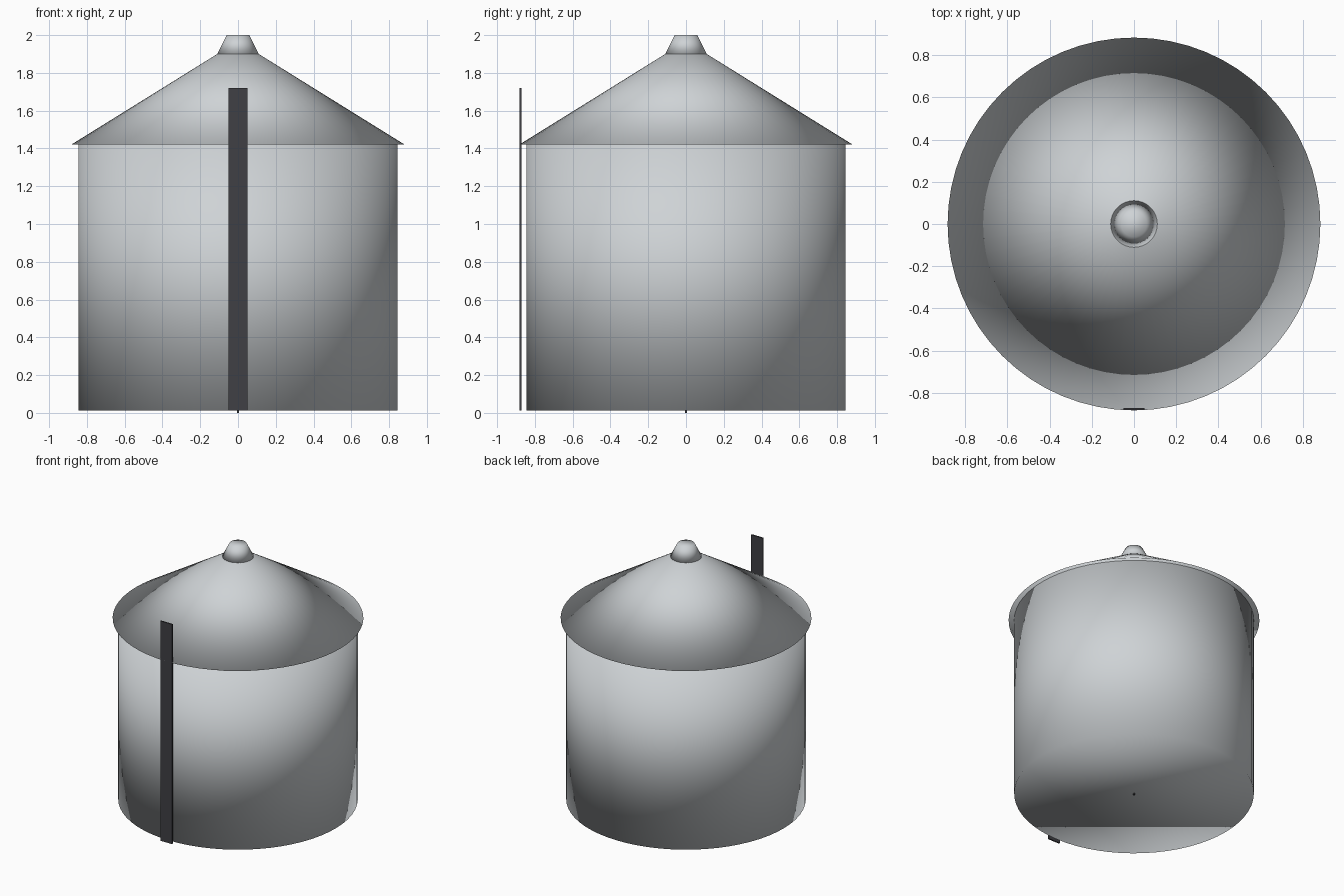
import bpy

cube = bpy.data.objects.get("Cube")
if cube:
    bpy.data.objects.remove(cube, do_unlink=True)


def make_material(name, rgb, roughness=0.5):
    mat = bpy.data.materials.new(name)
    mat.use_nodes = True
    color = (*rgb, 1.0)
    mat.diffuse_color = color
    bsdf = mat.node_tree.nodes["Principled BSDF"]
    bsdf.inputs["Base Color"].default_value = color
    bsdf.inputs["Roughness"].default_value = roughness
    return mat


def frustum(name, r_low, r_high, z_low, z_high, sides, mat):
    """Closed, fully smooth round part between two heights."""
    bpy.ops.mesh.primitive_cone_add(
        vertices=sides, radius1=r_low, radius2=r_high, depth=z_high - z_low,
        location=(0, 0, (z_low + z_high) / 2))
    obj = bpy.context.object
    obj.name = name
    obj.data.materials.append(mat)
    bpy.ops.object.shade_smooth()
    return obj


def box(name, size, center, mat):
    bpy.ops.mesh.primitive_cube_add(size=1, location=center)
    obj = bpy.context.object
    obj.name = name
    obj.scale = size
    bpy.ops.object.transform_apply(location=False, rotation=False, scale=True)
    obj.data.materials.append(mat)
    return obj


steel = make_material("galvanised steel", (0.62, 0.65, 0.67))
dark = make_material("dark metal", (0.05, 0.05, 0.058))

BASE, EAVES, NECK, TOP = 0.013, 1.42, 1.9, 2.0
ROOF_RADIUS = 0.883

# Round body, conical roof with a slight overhang, and vent cap
frustum("tank_wall", 0.844, 0.844, BASE, EAVES, 64, steel)
frustum("conical_roof", ROOF_RADIUS, 0.11, EAVES, NECK, 64, steel)
frustum("vent_cap", 0.112, 0.06, NECK - 0.003, TOP, 32, steel)

# Flat ladder strip up the front, rising past the eaves
LADDER_TOP = 1.72
box("ladder", (0.1, 0.01, LADDER_TOP - BASE),
    (0, -ROOF_RADIUS + 0.006, (BASE + LADDER_TOP) / 2), dark)

# Small drain stub under the floor
box("drain_stub", (0.01, 0.01, BASE), (0, 0, BASE / 2), dark)
